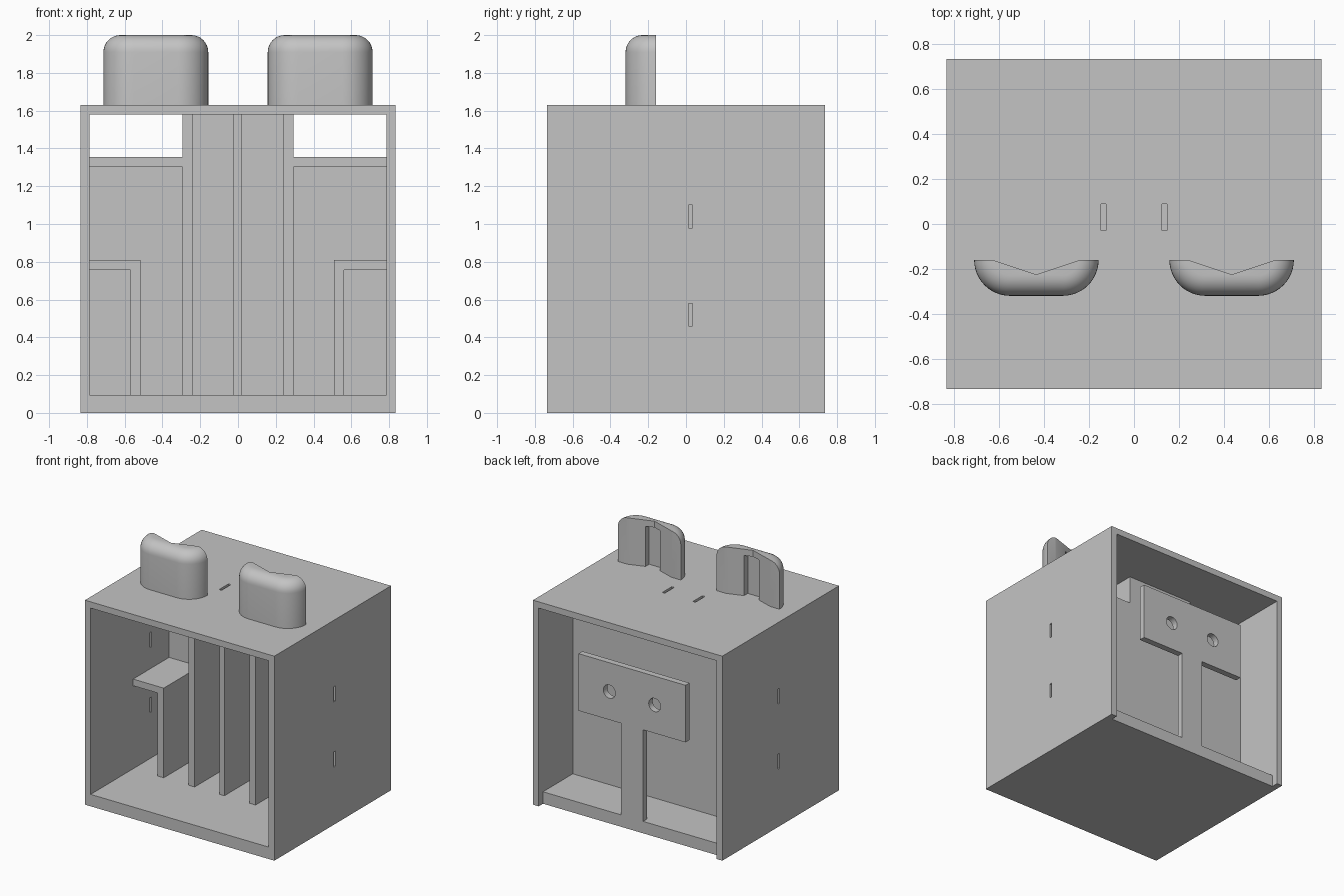
import bpy, bmesh, math
from mathutils import Vector

if "Cube" in bpy.data.objects:
    bpy.data.objects.remove(bpy.data.objects["Cube"])

grey = bpy.data.materials.new("plain_grey")
grey.use_nodes = True
grey.diffuse_color = (0.55, 0.55, 0.55, 1)
grey.node_tree.nodes["Principled BSDF"].inputs["Base Color"].default_value = grey.diffuse_color


def finish(name, bm):
    """Turn a bmesh into a named object with the grey material."""
    bmesh.ops.recalc_face_normals(bm, faces=bm.faces)
    mesh = bpy.data.meshes.new(name)
    bm.to_mesh(mesh)
    bm.free()
    mesh.materials.append(grey)
    ob = bpy.data.objects.new(name, mesh)
    bpy.context.collection.objects.link(ob)
    return ob


def box(name, x, y, z):
    """Box from (low, high) pairs on each axis."""
    bm = bmesh.new()
    bmesh.ops.create_cube(bm, size=1)
    for v in bm.verts:
        v.co = [(lo + hi) / 2 + c * (hi - lo) for c, (lo, hi) in zip(v.co, (x, y, z))]
    return finish(name, bm)


def prism(name, points, direction):
    """Extrude a polygon of 3D points along a direction."""
    bm = bmesh.new()
    face = bm.faces.new([bm.verts.new(p) for p in points])
    out = bmesh.ops.extrude_face_region(bm, geom=[face])["geom"]
    moved = [g for g in out if isinstance(g, bmesh.types.BMVert)]
    bmesh.ops.translate(bm, verts=moved, vec=Vector(direction))
    return finish(name, bm)


def mirrored(half):
    """Complete a symmetric front profile from its +x half."""
    return half + [(-x, z) for x, z in reversed(half)]


def cut(ob, cutters):
    """Subtract the cutters, then delete them."""
    bpy.ops.object.select_all(action="DESELECT")
    bpy.context.view_layer.objects.active = ob
    ob.select_set(True)
    for c in cutters:
        mod = ob.modifiers.new("cut", "BOOLEAN")
        mod.object, mod.operation, mod.solver = c, "DIFFERENCE", "EXACT"
        bpy.ops.object.modifier_apply(modifier=mod.name)
        bpy.data.objects.remove(c)


# Overall sizes
W, D, H = 0.835, 0.735, 1.63
IN, FLOOR, CEIL = 0.785, 0.095, 1.58
BACK = 0.68
PANEL = (0.253, 0.305)
INNER_Y = (-0.2, PANEL[0])

# Housing: open front and back, recessed floor edge, slots in top and sides
housing = box("housing", (-W, W), (-D, D), (0, H))
cutters = [box("cavity", (-IN, IN), (-1, 1), (FLOOR, CEIL)),
           box("floor_recess", (-IN, IN), (BACK, 1), (-0.1, FLOOR + 0.1))]
for z in (0.46, 0.98):
    for side in (-1, 1):
        x = sorted((side * 0.75, side * 0.9))
        cutters.append(box("side_slot", x, (0.012, 0.034), (z, z + 0.12)))
for x in (-0.135, 0.135):
    cutters.append(box("top_slot", (x - 0.011, x + 0.011), (-0.03, 0.09), (1.5, 1.7)))
cut(housing, cutters)

# Inner panel with notched upper corners
panel = mirrored([(IN, FLOOR), (IN, 1.355), (0.295, 1.355), (0.295, CEIL)])
prism("inner_panel", [(x, PANEL[0], z) for x, z in panel], (0, PANEL[1] - PANEL[0], 0))

# Full-height dividers
for name, x in (("right", (-0.295, -0.242)), ("middle", (-0.025, 0.02)), ("left", (0.242, 0.295))):
    box(name + "_divider", x, INNER_Y, (FLOOR, CEIL))

# Upper shelves and the angled compartments on each side
for name, s, edge in (("right", -1, 0.515), ("left", 1, 0.507)):
    box(name + "_upper_shelf", sorted((s * 0.295, s * IN)), INNER_Y, (1.302, 1.355))
    bracket = [(IN, 0.81), (edge, 0.81), (edge, FLOOR), (edge + 0.053, FLOOR),
               (edge + 0.053, 0.757), (IN, 0.757)]
    prism(name + "_compartment", [(s * x, INNER_Y[0], z) for x, z in bracket],
          (0, INNER_Y[1] - INNER_Y[0], 0))

# T-shaped rear bracket with two round holes
tee = mirrored([(0.098, FLOOR), (0.098, 0.825), (0.472, 0.825), (0.472, 1.28)])
rear = prism("rear_bracket", [(x, BACK - 0.05, z) for x, z in tee], (0, 0.05, 0))
holes = []
for hx in (-0.2, 0.2):
    ring = [math.tau * i / 32 for i in range(32)]
    holes.append(prism("hole", [(hx + 0.053 * math.cos(a), 0.5, 1.05 + 0.053 * math.sin(a))
                                for a in ring], (0, 0.3, 0)))
cut(rear, holes)


def pod(name, cx):
    """Half-stadium pod with a rounded top, flat back, V groove and pocket."""
    bm = bmesh.new()
    cy, rad, fillet, half, top, n = -0.16, 0.16, 0.09, 0.1175, 2.0, 12
    levels = [(rad, H)]
    for i in range(9):
        a = math.pi / 2 * i / 8
        levels.append((rad - fillet * (1 - math.cos(a)), top - fillet * (1 - math.sin(a))))
    rings = []
    for r, z in levels:
        ring = []
        for s, start in ((-1, math.pi), (1, 1.5 * math.pi)):
            for i in range(n + 1):
                a = start + math.pi / 2 * i / n
                ring.append(bm.verts.new((cx + s * half + r * math.cos(a), cy + r * math.sin(a), z)))
        rings.append(ring)
    for lo, hi in zip(rings, rings[1:]):
        for i in range(len(lo) - 1):
            bm.faces.new((lo[i], lo[i + 1], hi[i + 1], hi[i]))
    bm.faces.new(rings[0])
    bm.faces.new(rings[-1])
    bm.faces.new([r[0] for r in rings] + [r[-1] for r in reversed(rings)])
    ob = finish(name, bm)
    groove = prism("groove", [(cx - 0.255, -0.14, 1.5), (cx, -0.225, 1.5), (cx + 0.255, -0.14, 1.5)],
                   (0, 0, 0.7))
    pocket = box("pocket", (cx - 0.065, cx + 0.065), (-0.25, -0.1), (1.6, 1.95))
    cut(ob, [groove, pocket])
    bpy.ops.object.shade_smooth_by_angle(angle=math.radians(30))


# Top pods
pod("right_top_pod", -0.435)
pod("left_top_pod", 0.435)
